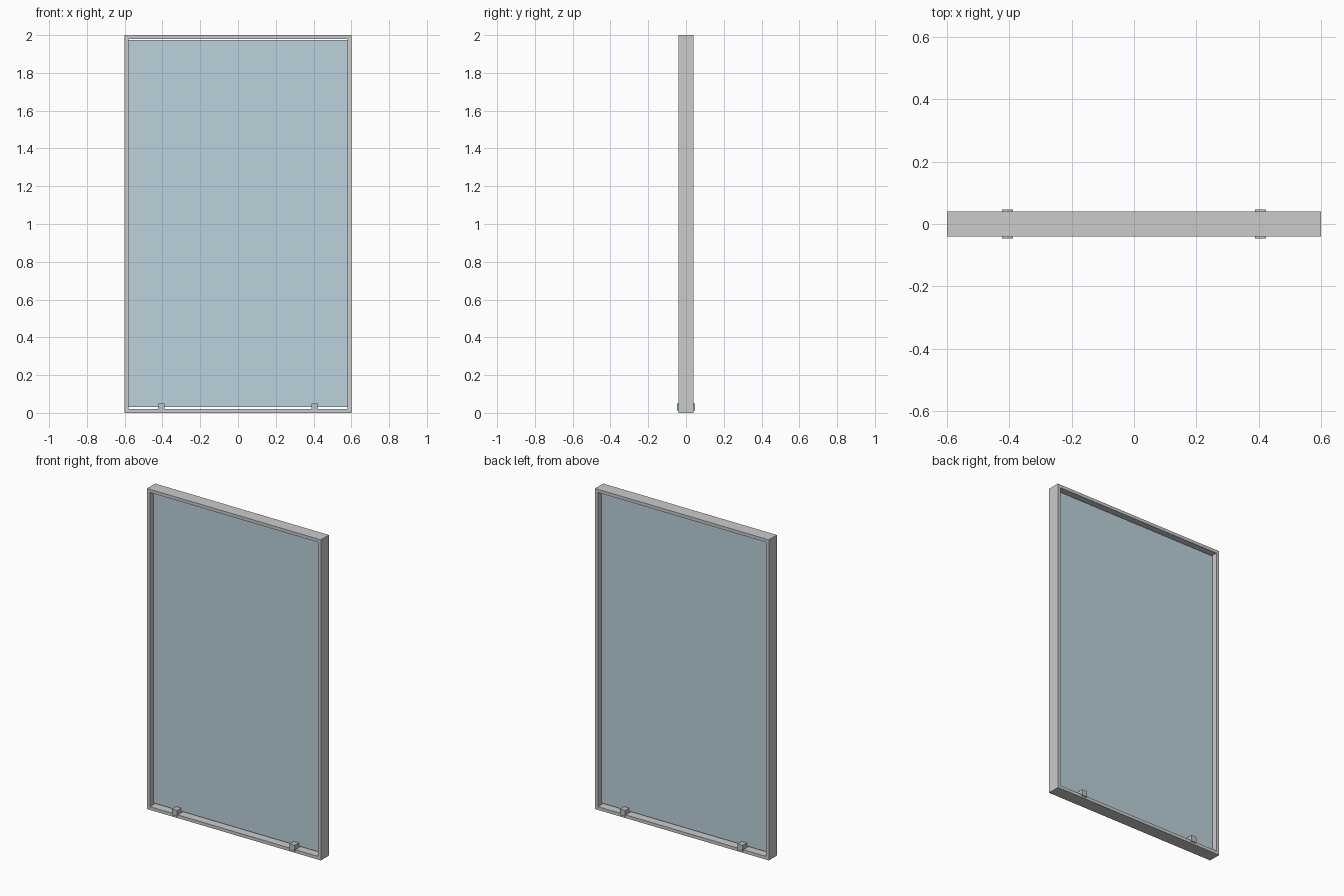
import bpy

if "Cube" in bpy.data.objects:
    bpy.data.objects.remove(bpy.data.objects["Cube"])


def material(name, color):
    m = bpy.data.materials.new(name)
    m.diffuse_color = color
    m.use_nodes = True
    m.node_tree.nodes["Principled BSDF"].inputs["Base Color"].default_value = m.diffuse_color
    return m


def box(name, x, y, z, mat=None):
    """Axis-aligned box from (min, max) ranges."""
    bpy.ops.mesh.primitive_cube_add(size=1, location=[sum(r) / 2 for r in (x, y, z)])
    ob = bpy.context.object
    ob.name = name
    ob.scale = [r[1] - r[0] for r in (x, y, z)]
    bpy.ops.object.transform_apply(location=True, rotation=False, scale=True)
    if mat:
        ob.data.materials.append(mat)
    return ob


W, H, D, T = 0.6, 2.0, 0.04, 0.02   # half width, height, half depth, bar thickness

# Frame: one rectangular profile loop with a square opening
outer = [(-W, 0), (W, 0), (W, H), (-W, H)]
inner = [(-W + T, T), (W - T, T), (W - T, H - T), (-W + T, H - T)]
verts = [(x, y, z) for y in (-D, D) for ring in (outer, inner) for x, z in ring]
faces = []
for i in range(4):
    j = (i + 1) % 4
    faces += [(i, j, 4 + j, 4 + i), (8 + j, 8 + i, 12 + i, 12 + j),
              (j, i, 8 + i, 8 + j), (4 + i, 4 + j, 12 + j, 12 + i)]
mesh = bpy.data.meshes.new("frame")
mesh.from_pydata(verts, [], faces)
frame = bpy.data.objects.new("frame", mesh)
bpy.context.collection.objects.link(frame)

# Glass pane, slightly clear of the top and bottom rails
glass = material("glass", (0.50, 0.65, 0.72, 1))
box("glass_pane", (-W + T, W - T), (-0.006, 0.006), (0.03, 1.975), glass)

# Two support clips wrapping the lower rail and pane
metal = material("clip_metal", (0.50, 0.54, 0.59, 1))
for side, cx in (("left", -0.406), ("right", 0.406)):
    box(f"clip_{side}", (cx - 0.018, cx + 0.018), (-0.047, 0.047), (0.012, 0.05), metal)
